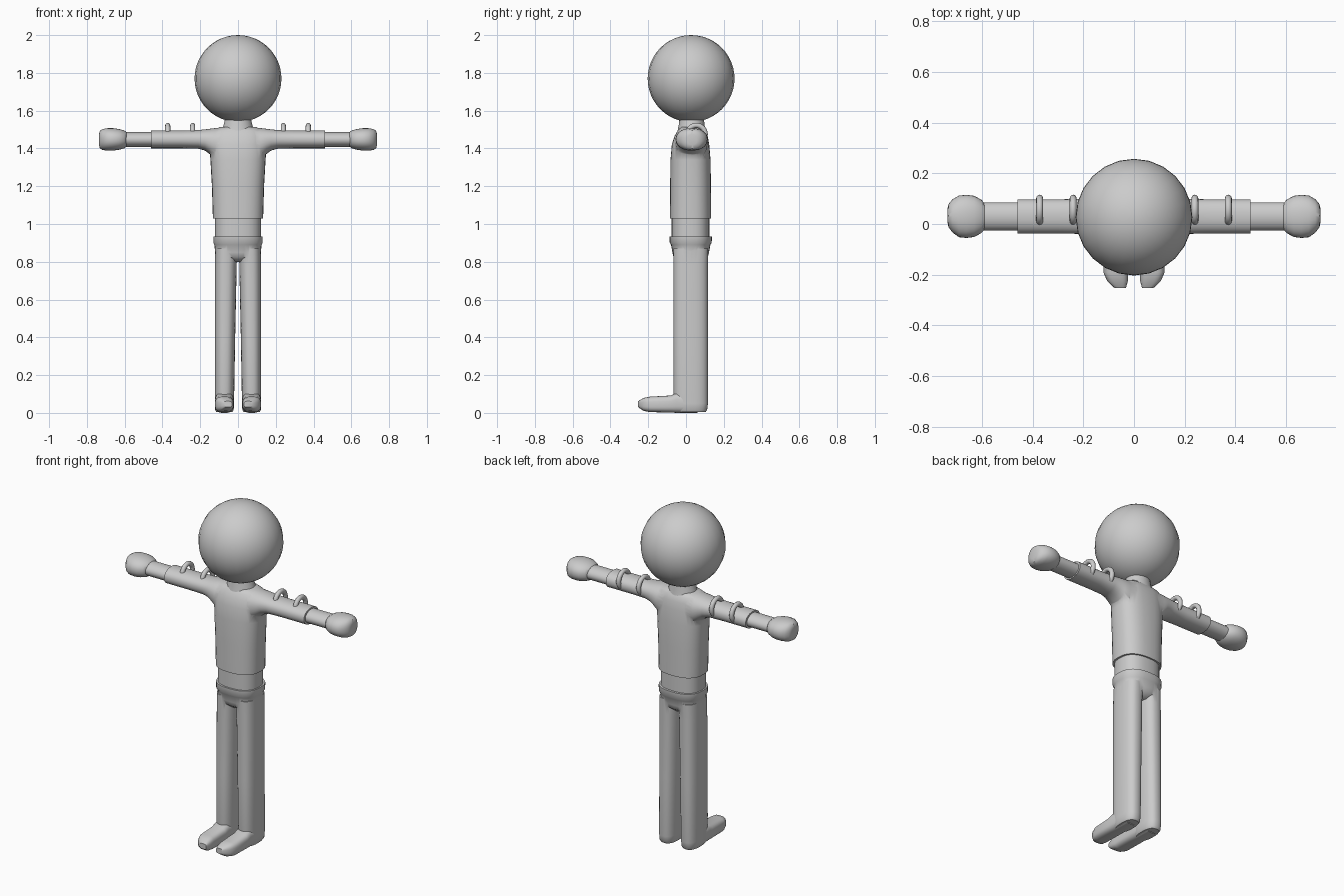
import bpy, bmesh, math
from mathutils import Vector

if "Cube" in bpy.data.objects:
    bpy.data.objects.remove(bpy.data.objects["Cube"])

YC = 0.024   # depth centre of the body


def loft(name, axis, rings, power=2.0, sides=32, mirror=False):
    """Skin superellipse rings (pos, centre a, centre b, radius a, radius b) along an axis.
    Ring plane: z -> (x, y), x -> (y, z), y -> (x, z)."""
    bm = bmesh.new()
    order = {'z': (0, 1, 2), 'x': (1, 2, 0), 'y': (0, 2, 1)}[axis]
    loops = []
    for pos, ca, cb, ra, rb in rings:
        loop = []
        for i in range(sides):
            t = 2 * math.pi * i / sides
            c, s = math.cos(t), math.sin(t)
            co = Vector()
            co[order[0]] = ca + ra * math.copysign(abs(c) ** (2 / power), c)
            co[order[1]] = cb + rb * math.copysign(abs(s) ** (2 / power), s)
            co[order[2]] = pos
            loop.append(bm.verts.new(co))
        loops.append(loop)
    for a, b in zip(loops, loops[1:]):
        for i in range(sides):
            j = (i + 1) % sides
            bm.faces.new((a[i], a[j], b[j], b[i]))
    bm.faces.new(loops[0])
    bm.faces.new(loops[-1])
    bmesh.ops.recalc_face_normals(bm, faces=bm.faces)
    me = bpy.data.meshes.new(name)
    bm.to_mesh(me)
    bm.free()
    ob = bpy.data.objects.new(name, me)
    bpy.context.collection.objects.link(ob)
    if mirror:
        mirror_x(ob)
    return ob


def mirror_x(ob):
    centre = bpy.data.objects.get("mirror_centre")
    if centre is None:
        centre = bpy.data.objects.new("mirror_centre", None)
        centre.hide_render = True
        bpy.context.collection.objects.link(centre)
    ob.modifiers.new("mirror", 'MIRROR').mirror_object = centre


def union(base, *others):
    """Weld other parts into the base and remove them."""
    bpy.context.view_layer.objects.active = base
    for other in others:
        mod = base.modifiers.new("union", 'BOOLEAN')
        mod.operation = 'UNION'
        mod.solver = 'EXACT'
        mod.object = other
        bpy.ops.object.modifier_apply(modifier=mod.name)
        bpy.data.objects.remove(other)


# head and neck
bpy.ops.mesh.primitive_uv_sphere_add(segments=24, ring_count=24, radius=0.23,
                                     location=(0, 0.027, 1.77))
bpy.context.object.name = "head"
loft("neck", 'z', [(1.49, 0, 0.03, 0.088, 0.075), (1.52, 0, 0.03, 0.077, 0.069),
                   (1.58, 0, 0.03, 0.063, 0.062)])

# shirt: body with two sleeves flaring into the shoulders
shirt = loft("shirt", 'z', [
    (1.03, 0, YC, 0.133, 0.109), (1.20, 0, YC, 0.138, 0.108),
    (1.34, 0, YC, 0.146, 0.106), (1.42, 0, YC, 0.152, 0.099),
    (1.465, 0, 0.027, 0.15, 0.088), (1.495, 0, 0.03, 0.135, 0.074),
    (1.513, 0, 0.03, 0.095, 0.058)], power=2.5)
sleeves = loft("sleeves", 'x', [
    (0.06, 0.029, 1.425, 0.085, 0.086), (0.12, 0.029, 1.425, 0.084, 0.083),
    (0.15, 0.029, 1.437, 0.079, 0.067), (0.175, 0.03, 1.445, 0.074, 0.056),
    (0.21, 0.03, 1.448, 0.069, 0.049), (0.30, 0.03, 1.448, 0.067, 0.047),
    (0.46, 0.03, 1.448, 0.067, 0.047)], power=2.2, mirror=True)
union(shirt, sleeves)

# bare waist
loft("waist", 'z', [(0.90, 0, YC, 0.122, 0.1), (1.06, 0, YC, 0.122, 0.1)], power=2.5)

# forearms and mitten hands
loft("forearms", 'x', [(0.42, 0.03, 1.447, 0.055, 0.039),
                       (0.62, 0.03, 1.447, 0.055, 0.039)], mirror=True)
loft("hands", 'x', [
    (0.59, 0.03, 1.448, 0.052, 0.038), (0.602, 0.03, 1.448, 0.066, 0.047),
    (0.63, 0.03, 1.448, 0.081, 0.055), (0.66, 0.03, 1.448, 0.085, 0.059),
    (0.69, 0.03, 1.448, 0.082, 0.059), (0.715, 0.032, 1.447, 0.066, 0.056),
    (0.731, 0.033, 1.447, 0.046, 0.047), (0.736, 0.033, 1.447, 0.025, 0.028)],
    power=2.2, mirror=True)

# rings around the back of each sleeve
for n, x in enumerate((0.24, 0.372)):
    bpy.ops.mesh.primitive_torus_add(major_radius=0.047, minor_radius=0.0135,
                                     major_segments=32, minor_segments=12,
                                     location=(x, 0.055, 1.475),
                                     rotation=(0, math.pi / 2, 0))
    ring = bpy.context.object
    ring.name = f"sleeve_rings_{n + 1}"
    mirror_x(ring)

# trousers: hips with two legs
trousers = loft("trousers", 'z', [
    (0.80, 0, 0.025, 0.03, 0.06), (0.825, 0, 0.025, 0.108, 0.091),
    (0.85, 0, 0.025, 0.121, 0.097), (0.89, 0, 0.025, 0.125, 0.104),
    (0.90, 0, 0.025, 0.131, 0.111), (0.935, 0, 0.025, 0.131, 0.112)], power=2.5)
legs = loft("legs", 'z', [
    (0.004, 0.072, 0.027, 0.042, 0.076), (0.015, 0.072, 0.026, 0.049, 0.086),
    (0.05, 0.072, 0.025, 0.051, 0.091), (0.40, 0.069, 0.025, 0.054, 0.091),
    (0.78, 0.065, 0.025, 0.058, 0.091), (0.87, 0.063, 0.025, 0.058, 0.093)],
    power=2.5, mirror=True)
union(trousers, legs)

# feet
loft("feet", 'y', [
    (0.06, 0.072, 0.045, 0.045, 0.045), (-0.05, 0.072, 0.053, 0.05, 0.053),
    (-0.08, 0.072, 0.047, 0.05, 0.045), (-0.19, 0.072, 0.045, 0.049, 0.041),
    (-0.225, 0.065, 0.045, 0.041, 0.034), (-0.253, 0.054, 0.046, 0.022, 0.016)],
    power=3, mirror=True)

# smooth shading with crisp hems
bpy.ops.object.select_all(action='DESELECT')
for ob in bpy.data.objects:
    if ob.type == 'MESH':
        ob.select_set(True)
        bpy.context.view_layer.objects.active = ob
bpy.ops.object.shade_smooth_by_angle(angle=math.radians(45))
